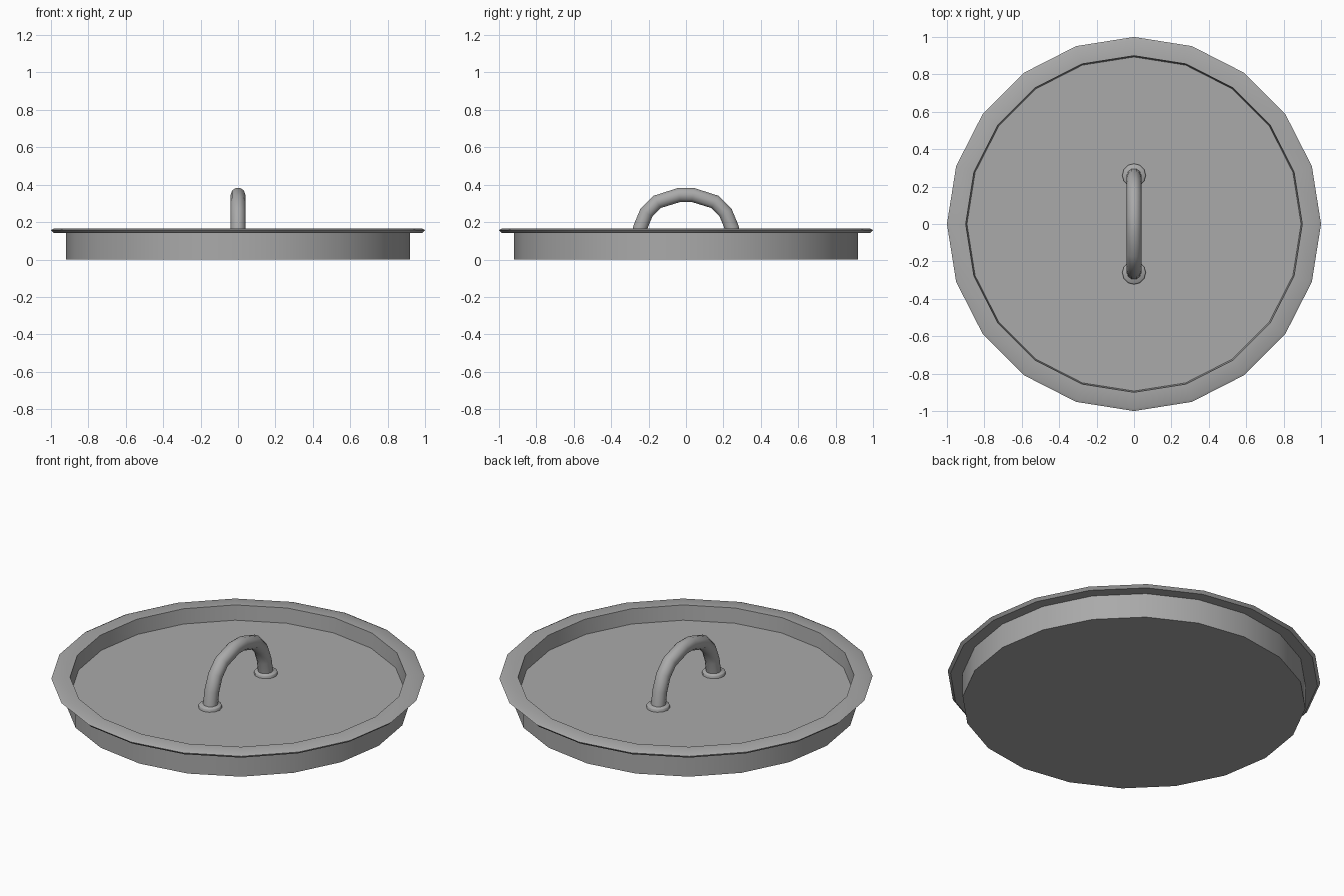
import bpy
import bmesh
from math import pi, radians
from mathutils import Matrix, Vector

cube = bpy.data.objects.get("Cube")
if cube:
    bpy.data.objects.remove(cube)

SIDES = 20

metal = bpy.data.materials.new("grey metal")
metal.use_nodes = True
grey = (0.4, 0.4, 0.4, 1)
metal.diffuse_color = grey
metal.node_tree.nodes["Principled BSDF"].inputs["Base Color"].default_value = grey


def add_object(name, data):
    obj = bpy.data.objects.new(name, data)
    bpy.context.collection.objects.link(obj)
    data.materials.append(metal)
    return obj


def lathe(name, profile, sides, smooth_angle, location=(0, 0, 0)):
    """Turn a (radius, height) profile around z into a solid."""
    bm = bmesh.new()
    verts = [bm.verts.new((r, 0, z)) for r, z in profile]
    edges = [bm.edges.new(pair) for pair in zip(verts, verts[1:])]
    bmesh.ops.spin(bm, geom=verts + edges, cent=(0, 0, 0), axis=(0, 0, 1),
                   angle=2 * pi, steps=sides, use_merge=True)
    bmesh.ops.remove_doubles(bm, verts=bm.verts, dist=0.0005)
    bmesh.ops.holes_fill(bm, edges=[e for e in bm.edges if e.is_boundary], sides=0)
    bmesh.ops.recalc_face_normals(bm, faces=bm.faces)
    mesh = bpy.data.meshes.new(name)
    bm.to_mesh(mesh)
    bm.free()
    obj = add_object(name, mesh)
    obj.location = location
    bpy.ops.object.select_all(action="DESELECT")
    obj.select_set(True)
    bpy.context.view_layer.objects.active = obj
    bpy.ops.object.shade_smooth_by_angle(angle=radians(smooth_angle))
    return obj


# Lid: closed base, outer wall, overhanging rim, inner wall and sunken floor
lathe("lid_pan", [(0.92, 0), (0.92, 0.145), (0.985, 0.143), (1.0, 0.158),
                  (0.985, 0.165), (0.9, 0.167), (0.893, 0.08)], SIDES, 35)

# Washers under the two feet of the handle
for side, y in (("front", -0.26), ("back", 0.26)):
    lathe(side + "_washer", [(0.063, 0.075), (0.063, 0.095), (0.058, 0.1)],
          12, 50, (0, y, 0))

# Arched handle: half of the path is mirrored to the other side
half = [(0.26, 0.075), (0.245, 0.17), (0.212, 0.25), (0.155, 0.308), (0.037, 0.345)]
path = half + [(-y, z) for y, z in reversed(half)]
curve = bpy.data.curves.new("handle", "CURVE")
curve.dimensions = "3D"
curve.bevel_depth = 0.04
curve.bevel_resolution = 3
curve.use_fill_caps = True
spline = curve.splines.new("POLY")
spline.points.add(len(path) - 1)
for point, (y, z) in zip(spline.points, path):
    point.co = (0, y, z, 1)
spline.use_smooth = True
add_object("handle", curve)
